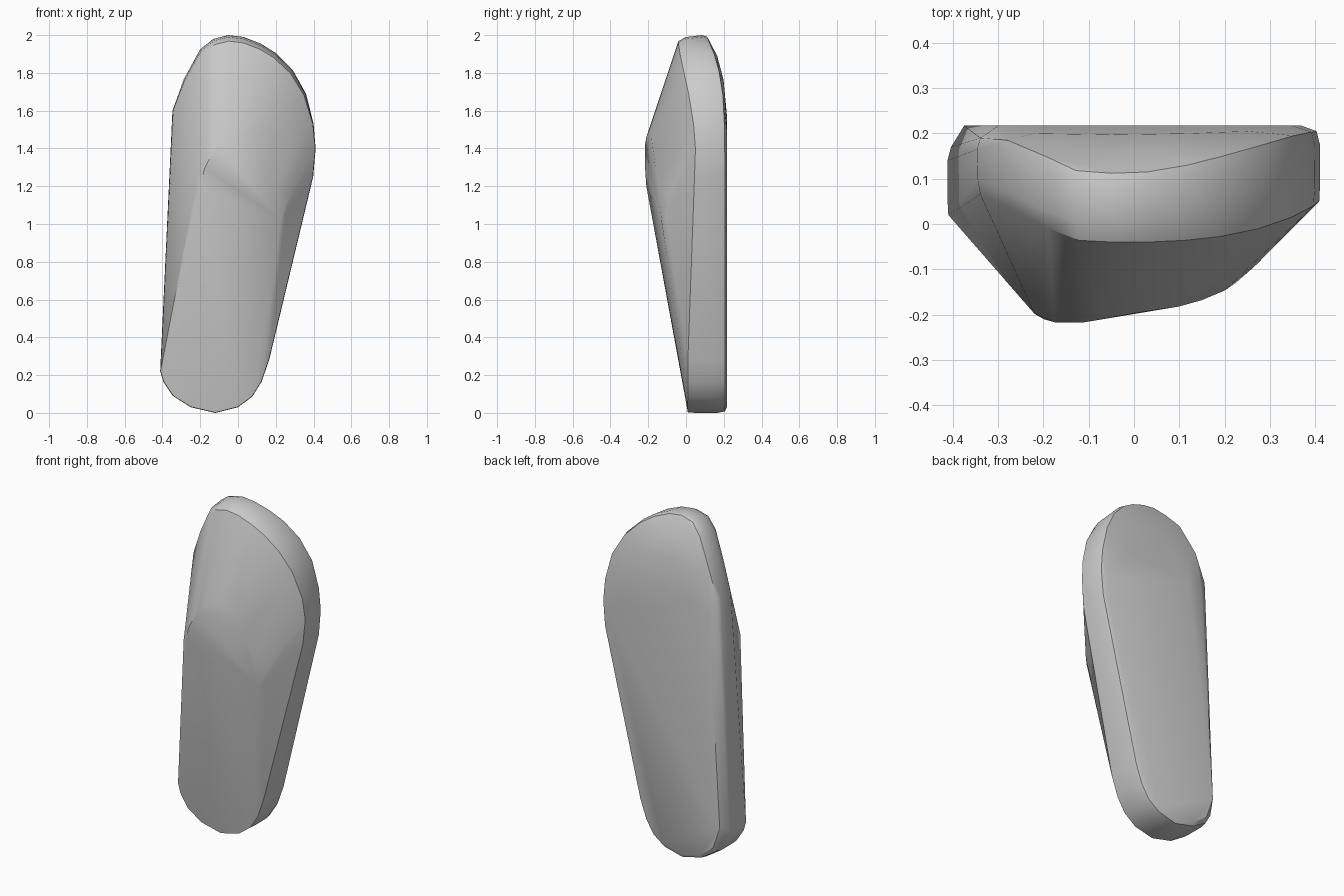
import bpy, bmesh

# Rim outline, clockwise: x, z, front edge y, back edge y
RIM = [
    (-0.412, 0.22, 0.02, 0.17), (-0.347, 1.60, 0.065, 0.19), (-0.285, 1.77, 0.035, 0.185),
    (-0.20, 1.925, -0.01, 0.15), (-0.13, 1.98, -0.036, 0.118), (-0.05, 2.00, -0.04, 0.112),
    (0.03, 1.99, -0.04, 0.115), (0.12, 1.955, -0.036, 0.13), (0.20, 1.905, -0.028, 0.15),
    (0.29, 1.815, -0.01, 0.175), (0.36, 1.69, 0.015, 0.195), (0.40, 1.53, 0.04, 0.203),
    (0.411, 1.40, 0.05, 0.205), (0.398, 1.25, 0.045, 0.206), (0.20, 0.43, 0.02, 0.206),
    (0.165, 0.28, 0.01, 0.206), (0.125, 0.165, 0.01, 0.206), (0.075, 0.085, 0.01, 0.206),
    (0.0, 0.03, 0.008, 0.206), (-0.12, 0.0, 0.01, 0.206), (-0.25, 0.03, 0.012, 0.206),
    (-0.345, 0.09, 0.015, 0.20), (-0.395, 0.165, 0.018, 0.18),
]

# Raised crown on the front
CROWN = [
    (-0.22, -0.198, 1.21), (-0.20, -0.21, 1.20), (-0.175, -0.217, 1.30),
    (-0.11, -0.217, 1.42), (-0.07, -0.21, 1.46), (0.0, -0.197, 1.49),
    (0.10, -0.182, 1.45), (0.15, -0.168, 1.34), (0.20, -0.147, 1.20),
    (0.225, -0.13, 1.02), (0.25, -0.108, 1.05), (0.27, -0.09, 1.15),
]

# Flat back panel, inset from the rim
BACK = [
    (-0.375, 0.25), (-0.30, 1.50), (-0.20, 1.55), (0.0, 1.57), (0.20, 1.56),
    (0.35, 1.48), (0.37, 1.36), (0.36, 1.25), (0.17, 0.43), (0.09, 0.17),
    (0.0, 0.06), (-0.12, 0.03), (-0.24, 0.055), (-0.33, 0.12),
]

bm = bmesh.new()


def inset(x, z, d):
    """Move an outline point slightly toward the body's long axis."""
    cz = min(max(z, 0.25), 1.5)
    cx = -0.13 + 0.13 * cz / 1.5
    k = 1 - d / max(((x - cx) ** 2 + (z - cz) ** 2) ** 0.5, 0.01)
    return cx + (x - cx) * k, cz + (z - cz) * k


# Three rings give the rim its slightly rounded wall
for x, z, yf, yb in RIM:
    d = 0.03 * max(0, z - 1.5) / 0.5
    for y, amount in ((yf, d + 0.002), (yf + 0.25 * (yb - yf), d * 0.35),
                      (yf + 0.8 * (yb - yf), 0), (yb, 0.008)):
        px, pz = inset(x, z, amount)
        bm.verts.new((px, y, pz))
for p in CROWN:
    bm.verts.new(p)
for x, z in BACK:
    bm.verts.new((x, 0.217, z))
# Rounded hollow-free shoulder between back panel and top rim
for x, z, y in ((-0.22, 1.72, 0.2), (-0.05, 1.77, 0.197), (0.12, 1.75, 0.2), (0.25, 1.68, 0.205),
                (-0.12, 1.89, 0.165), (0.05, 1.89, 0.165)):
    bm.verts.new((x, y, z))

# Wrap everything in a convex skin
res = bmesh.ops.convex_hull(bm, input=bm.verts[:], use_existing_faces=False)
loose = {v for v in res["geom_interior"] + res["geom_unused"] if isinstance(v, bmesh.types.BMVert)}
bmesh.ops.delete(bm, geom=[v for v in loose if v.is_valid], context="VERTS")
bmesh.ops.dissolve_limit(bm, angle_limit=0.01, verts=bm.verts[:], edges=bm.edges[:])
bmesh.ops.recalc_face_normals(bm, faces=bm.faces[:])

mesh = bpy.data.meshes.new("sole_block")
bm.to_mesh(mesh)
bm.free()
body = bpy.data.objects.new("sole_block", mesh)
bpy.context.collection.objects.link(body)
bpy.context.view_layer.objects.active = body
body.select_set(True)
bpy.ops.object.shade_smooth_by_angle(angle=0.5)
